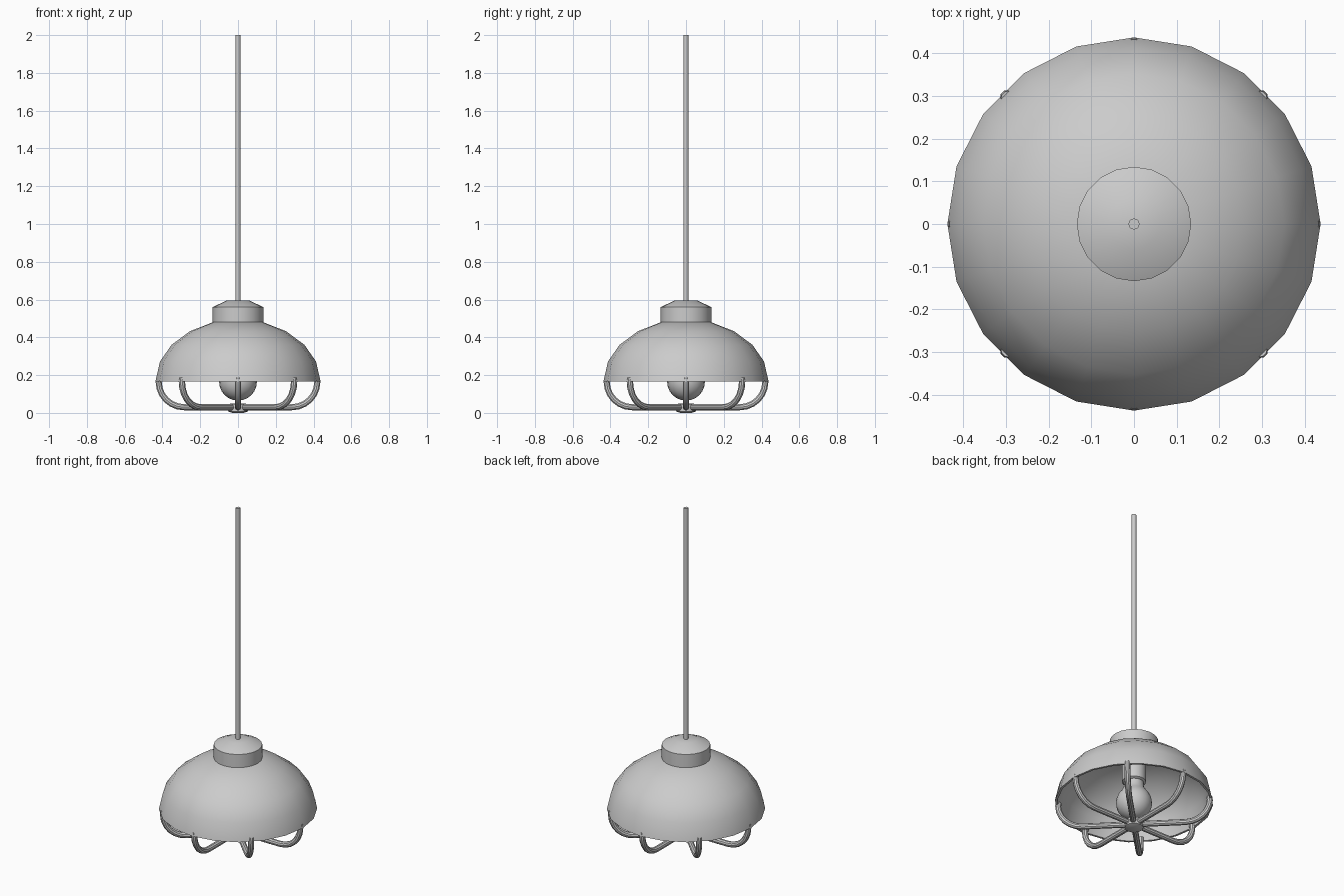
import bpy, bmesh, math
from mathutils import Vector

if "Cube" in bpy.data.objects:
    bpy.data.objects.remove(bpy.data.objects["Cube"])


def finish(name, bm, angle=35):
    bmesh.ops.remove_doubles(bm, verts=bm.verts, dist=1e-5)
    bmesh.ops.recalc_face_normals(bm, faces=bm.faces)
    me = bpy.data.meshes.new(name)
    bm.to_mesh(me)
    bm.free()
    ob = bpy.data.objects.new(name, me)
    bpy.context.collection.objects.link(ob)
    bpy.ops.object.select_all(action='DESELECT')
    ob.select_set(True)
    bpy.context.view_layer.objects.active = ob
    bpy.ops.object.shade_smooth_by_angle(angle=math.radians(angle))
    return ob


def lathe(name, profile, sides=20, angle=35):
    """Revolve (radius, z) points about the z axis."""
    bm = bmesh.new()
    vs = [bm.verts.new((r, 0, z)) for r, z in profile]
    es = [bm.edges.new(p) for p in zip(vs, vs[1:])]
    bmesh.ops.spin(bm, geom=vs + es, cent=(0, 0, 0), axis=(0, 0, 1),
                   angle=math.tau, steps=sides, use_merge=True)
    return finish(name, bm, angle)


def tube(name, path, turn, radius, sides=10):
    """Sweep a circle along a path in the (r, z) plane, turned about z."""
    bm = bmesh.new()
    pts = [Vector((r, 0, z)) for r, z in path]
    rings = []
    for i, p in enumerate(pts):
        t = (pts[min(i + 1, len(pts) - 1)] - pts[max(i - 1, 0)]).normalized()
        side = Vector((0, 1, 0))
        up = t.cross(side)
        rings.append([bm.verts.new(p + radius * (math.cos(a) * side + math.sin(a) * up))
                      for a in (math.tau * k / sides for k in range(sides))])
    for a, b in zip(rings, rings[1:]):
        for k in range(sides):
            n = (k + 1) % sides
            bm.faces.new((a[k], a[n], b[n], b[k]))
    bm.faces.new(rings[0])
    bm.faces.new(rings[-1])
    ob = finish(name, bm)
    ob.rotation_euler.z = turn
    return ob


# Hanging rod
lathe("hanging_rod", [(0, 0.58), (0.013, 0.58), (0.013, 2.0), (0, 2.0)], 12)

# Cap above the shade
lathe("shade_cap", [(0, 0.47), (0.134, 0.47), (0.134, 0.56), (0.06, 0.595), (0, 0.595)], 20, 30)

# Double-walled dome shade
outer = [(0.437, 0.167), (0.413, 0.272), (0.352, 0.36), (0.255, 0.432), (0.134, 0.48)]
inner = [(0.131, 0.468), (0.248, 0.421), (0.342, 0.351), (0.401, 0.268), (0.424, 0.167)]
lathe("dome_shade", outer + [(0, 0.48), (0, 0.468)] + inner + [outer[0]])

# Lamp socket and bulb
lathe("socket", [(0, 0.475), (0.066, 0.475), (0.066, 0.3), (0.05, 0.29), (0, 0.29)])
ball = [(0.1 * math.sin(a), 0.165 - 0.1 * math.cos(a))
        for a in (math.radians(d) for d in range(0, 136, 15))]
lathe("bulb", ball + [(0.058, 0.258), (0.054, 0.285), (0.054, 0.31), (0, 0.31)], 20, 50)

# Eight cage arms: straight spoke, rounded corner, end at the rim
corner = [(0.285 + 0.135 * math.sin(a), 0.165 - 0.135 * math.cos(a))
          for a in (math.radians(d) for d in range(0, 91, 15))]
for i in range(8):
    tube(f"cage_arm_{i + 1}", [(0, 0.03)] + corner + [(0.417, 0.185)],
         i * math.tau / 8, 0.017)

# Cage hub
lathe("cage_hub", [(0, 0.0), (0.03, 0.0), (0.052, 0.008), (0.052, 0.048), (0, 0.05)], 16, 30)
